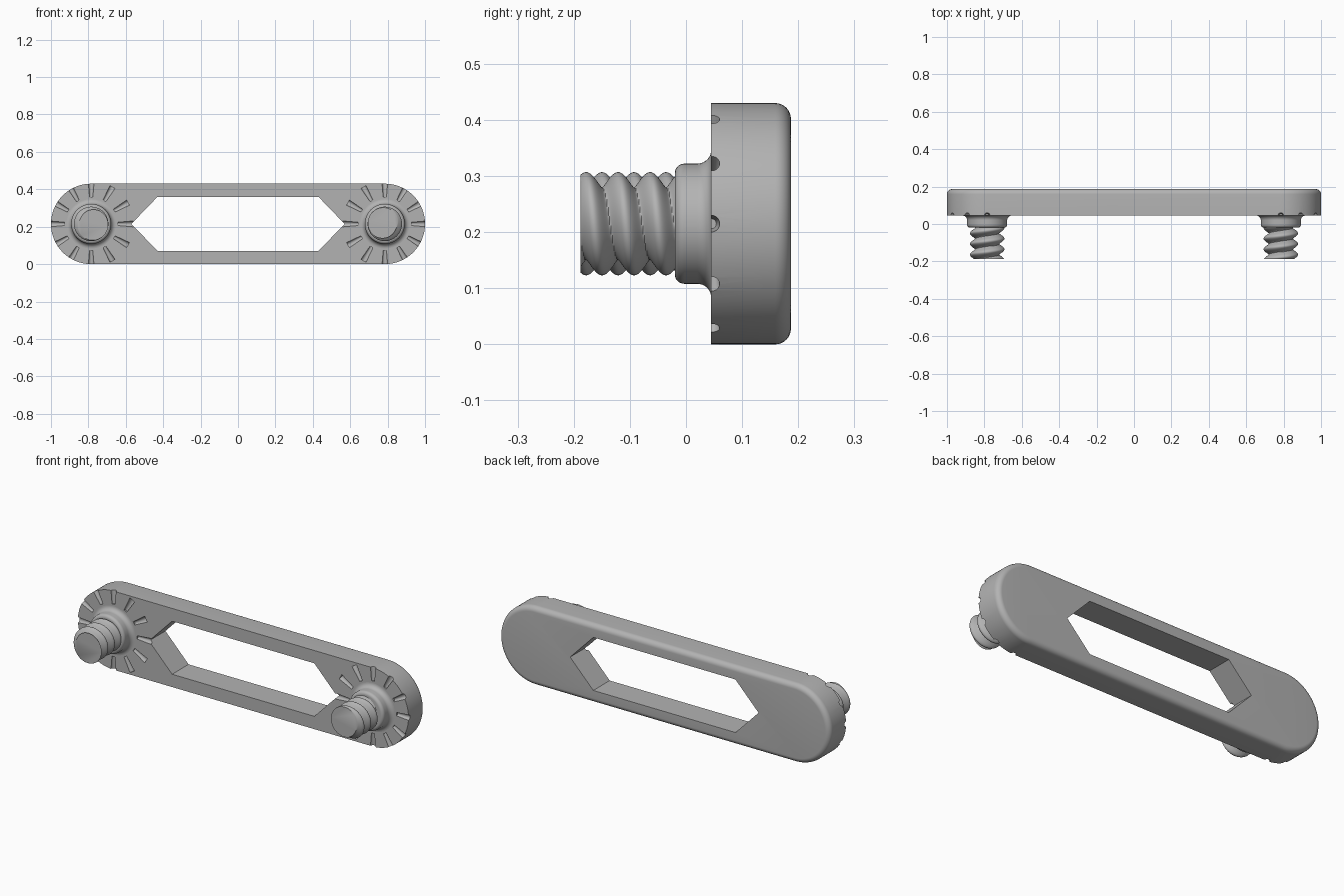
import bpy, bmesh
from math import sin, cos, pi, tau, radians
from mathutils import Matrix, Vector

if "Cube" in bpy.data.objects:
    bpy.data.objects.remove(bpy.data.objects["Cube"])

R = 0.215            # end radius and centre height
CX = 0.785           # stud centre offset
FRONT, BACK, FILLET = 0.045, 0.187, 0.028
TIP, PITCH = -0.188, 0.057

grey = bpy.data.materials.new("plain grey")
grey.use_nodes = True
grey.diffuse_color = (0.45, 0.45, 0.45, 1)
grey.node_tree.nodes["Principled BSDF"].inputs["Base Color"].default_value = grey.diffuse_color


def finish(name, bm):
    bmesh.ops.recalc_face_normals(bm, faces=bm.faces)
    mesh = bpy.data.meshes.new(name)
    bm.to_mesh(mesh)
    bm.free()
    mesh.materials.append(grey)
    obj = bpy.data.objects.new(name, mesh)
    bpy.context.collection.objects.link(obj)
    return obj


def skin(name, rings):
    """Closed solid through equal-length rings, capped at both ends."""
    bm = bmesh.new()
    loops = [[bm.verts.new(p) for p in ring] for ring in rings]
    for a, b in zip(loops, loops[1:]):
        for i in range(len(a)):
            j = (i + 1) % len(a)
            bm.faces.new((a[i], a[j], b[j], b[i]))
    bm.faces.new(loops[0])
    bm.faces.new(loops[-1])
    return finish(name, bm)


def smooth(obj, angle=30):
    bpy.ops.object.select_all(action='DESELECT')
    obj.select_set(True)
    bpy.context.view_layer.objects.active = obj
    bpy.ops.object.shade_smooth_by_angle(angle=radians(angle))


def cut(obj, cutter):
    mod = obj.modifiers.new("cut", 'BOOLEAN')
    mod.operation, mod.solver, mod.object = 'DIFFERENCE', 'EXACT', cutter
    bpy.ops.object.select_all(action='DESELECT')
    bpy.context.view_layer.objects.active = obj
    obj.select_set(True)
    bpy.ops.object.modifier_apply(modifier=mod.name)
    bpy.data.objects.remove(cutter)


# Bar: rounded-end outline, with a filleted back rim
def outline(r, y, n=48):
    return [(side * CX + r * sin(t), y, R + r * cos(t))
            for side, start in ((1, 0), (-1, pi))
            for t in (start + pi * i / n for i in range(n + 1))]


rings = [outline(R, FRONT)]
for i in range(9):
    a = pi / 2 * i / 8
    rings.append(outline(R - FILLET * (1 - cos(a)), BACK - FILLET * (1 - sin(a))))
bar = skin("bar", rings)

# Pointed window through the bar
window = [(-0.57, 0), (-0.43, 0.145), (0.43, 0.145), (0.57, 0), (0.43, -0.145), (-0.43, -0.145)]
cut(bar, skin("window_cutter", [[(x, y, R + z) for x, z in window] for y in (-0.1, 0.3)]))

# Twelve radial index grooves around each stud
bm = bmesh.new()
for side in (-1, 1):
    for k in range(12):
        d = Vector((sin(tau * k / 12), 0, cos(tau * k / 12)))
        place = Matrix.Translation(Vector((side * CX, FRONT, R)) + d * 0.185)
        turn = d.to_track_quat('Z', 'Y').to_matrix().to_4x4()
        bmesh.ops.create_cone(bm, cap_ends=True, segments=20, radius1=0.009,
                              radius2=0.016, depth=0.084, matrix=place @ turn)
cut(bar, finish("groove_cutter", bm))
smooth(bar)

# Collar profile: flared foot, straight wall, rounded shoulder
profile = [(0.132, 0.06)]
for i in range(9):
    a = pi / 2 * i / 8
    profile.append((0.132 - 0.025 * sin(a), 0.02 + 0.025 * cos(a)))
for i in range(9):
    a = pi / 2 * i / 8
    profile.append((0.09 + 0.017 * cos(a), -0.003 - 0.017 * sin(a)))


def thread_radius(t, y):
    phase = pi * (y + 0.178 - PITCH * t / tau) / PITCH
    return 0.064 + 0.028 * abs(cos(phase)) ** 1.3


# Studs: the second is the first turned half way round
SEG, ROWS = 72, 72
angles = [tau * i / SEG for i in range(SEG)]
for side, label in ((1, "left"), (-1, "right")):
    def point(r, t, y):
        return (side * (CX + r * sin(t)), y, R + side * r * cos(t))

    collar = skin(label + "_collar", [[point(r, t, y) for t in angles] for r, y in profile])
    smooth(collar)
    levels = [TIP + (-0.01 - TIP) * k / ROWS for k in range(ROWS + 1)]
    thread = skin(label + "_thread",
                  [[point(thread_radius(t, y), t, y) for t in angles] for y in levels])
    smooth(thread, 40)
